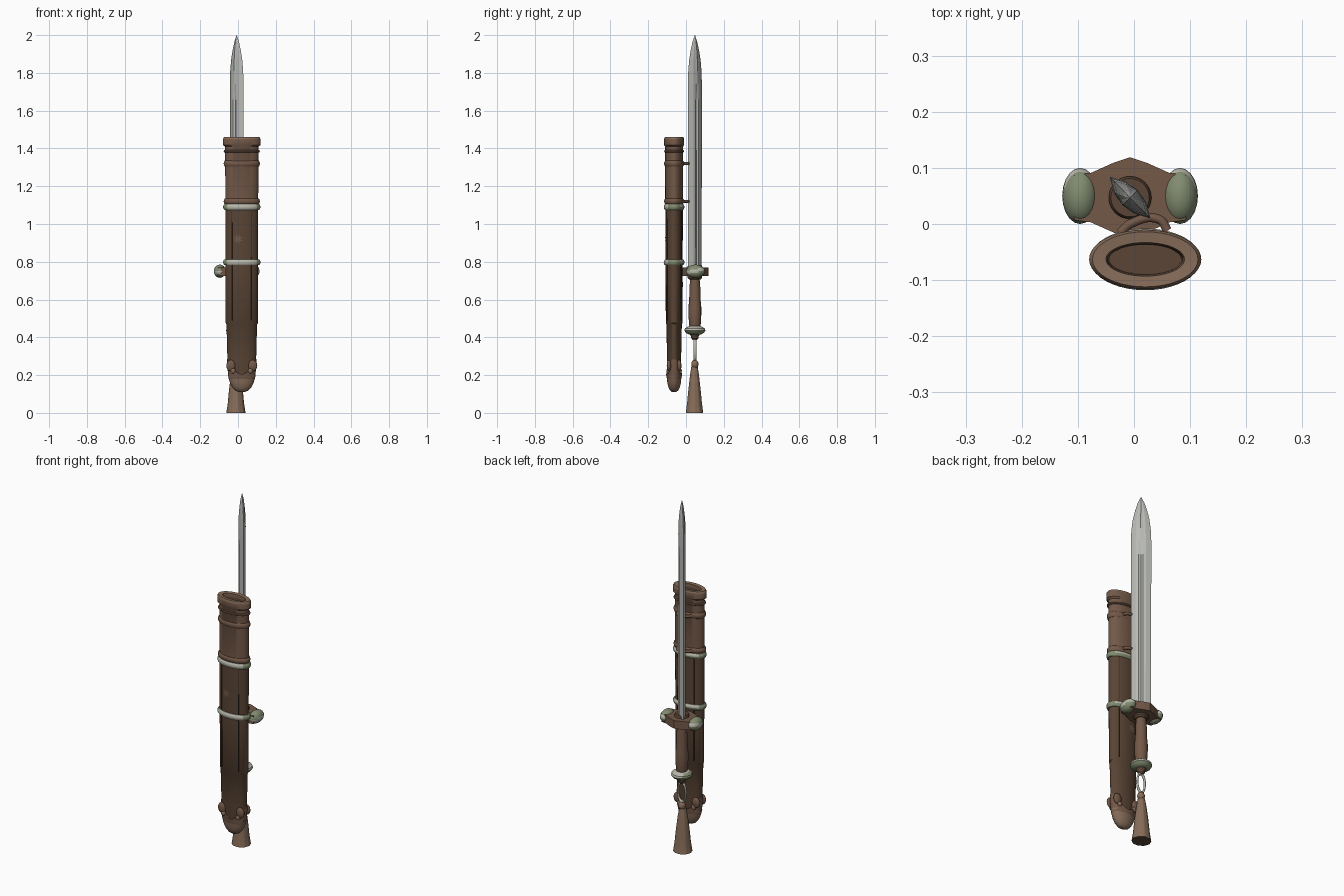
import bpy, bmesh, math
from mathutils import Vector

if "Cube" in bpy.data.objects:
    bpy.data.objects.remove(bpy.data.objects["Cube"])


def material(name, r, g, b):
    m = bpy.data.materials.new(name)
    m.use_nodes = True
    m.diffuse_color = (r, g, b, 1)
    m.node_tree.nodes["Principled BSDF"].inputs["Base Color"].default_value = (r, g, b, 1)
    return m


DARK = material("dark leather", 0.10, 0.058, 0.035)
LEATHER = material("brown leather", 0.17, 0.098, 0.064)
WOOD = material("light brown", 0.24, 0.15, 0.1)
SEAM = material("dark seam", 0.04, 0.024, 0.016)
JADE = material("pale jade", 0.48, 0.48, 0.41)
GREEN = material("mossy jade", 0.22, 0.26, 0.16)
STEEL = material("steel", 0.48, 0.49, 0.46)

SHEATH = Vector((0.02, -0.063))   # scabbard axis
SWORD = Vector((-0.007, 0.047))   # sword axis


def finish(bm, name, mats, rule=None, smooth=True):
    bmesh.ops.recalc_face_normals(bm, faces=bm.faces)
    if rule:
        for f in bm.faces:
            f.material_index = rule(f.calc_center_median(), f.normal)
    me = bpy.data.meshes.new(name)
    bm.to_mesh(me)
    bm.free()
    for m in mats:
        me.materials.append(m)
    if smooth:
        me.shade_smooth()
        me.set_sharp_from_angle(angle=math.radians(35))
    ob = bpy.data.objects.new(name, me)
    bpy.context.collection.objects.link(ob)
    return ob


def loft(name, rings, mats, rule=None, closed=False, smooth=True):
    """Skin a stack of rings; closed joins the last ring to the first."""
    bm = bmesh.new()
    vs = [[bm.verts.new(p) for p in ring] for ring in rings]
    n = len(vs[0])
    pairs = list(zip(vs, vs[1:] + vs[:1]))
    for a, b in (pairs if closed else pairs[:-1]):
        for i in range(n):
            j = (i + 1) % n
            bm.faces.new((a[i], a[j], b[j], b[i]))
    if not closed:
        bm.faces.new(vs[0])
        bm.faces.new(vs[-1])
    return finish(bm, name, mats, rule, smooth)


def ellipse(c, z, rx, ry, n=40, fold=0, lift=0):
    ring = []
    for i in range(n):
        a = math.tau * i / n
        k = 1 + fold * math.cos(a * n / 4)
        ring.append((c.x + rx * k * math.cos(a), c.y + ry * k * math.sin(a),
                     z + lift * math.cos(a) ** 2))
    return ring


def turned(name, c, profile, mats, rule=None, **kw):
    return loft(name, [ellipse(c, *p, **kw) for p in profile], mats, rule)


def band(name, z, half, rx, ry, mats, rule=None):
    """Rounded hoop around the scabbard."""
    steps = 10
    prof = [(z + half * math.sin(math.tau * k / steps),
             rx - 0.01 + 0.01 * math.cos(math.tau * k / steps),
             ry - 0.01 + 0.01 * math.cos(math.tau * k / steps)) for k in range(steps)]
    return loft(name, [ellipse(SHEATH, *p) for p in prof], mats, rule, closed=True)


def blob(name, loc, size, mats, rule=None):
    bm = bmesh.new()
    bmesh.ops.create_uvsphere(bm, u_segments=20, v_segments=12, radius=1)
    bmesh.ops.scale(bm, vec=size, verts=bm.verts)
    bmesh.ops.translate(bm, vec=loc, verts=bm.verts)
    return finish(bm, name, mats, rule)


def prism(name, points, z0, z1, mats):
    return loft(name, [[(x, y, z) for x, y in points] for z in (z0, z1)], mats, smooth=False)


# Scabbard with a hollow mouth
turned("scabbard", SHEATH, [
    (0.17, 0.06, 0.028), (0.28, 0.076, 0.037), (0.47, 0.081, 0.041), (0.475, 0.085, 0.044),
    (0.79, 0.086, 0.045), (1.1, 0.087, 0.047), (1.41, 0.088, 0.048), (1.418, 0.1, 0.053),
    (1.45, 0.1, 0.053), (1.46, 0.094, 0.049), (1.458, 0.07, 0.03), (1.44, 0.067, 0.027),
    (0.7, 0.064, 0.026)], [DARK, LEATHER, WOOD],
    lambda c, n: 2 if c.z > 1.455 else 1 if c.z > 1.1 else 0)

# Leather hoops and jade rings
for z, half in ((1.385, 0.008), (1.32, 0.017), (1.12, 0.016)):
    band("leather_hoop", z, half, 0.096, 0.053, [LEATHER])
for z in (1.09, 0.797):
    band("jade_ring", z, 0.016, 0.099, 0.055, [JADE, GREEN],
         lambda c, n: 1 if abs(c.x - SHEATH.x) > 0.075 or (n.y > 0 and n.z < 0) else 0)

# Raised seams along both broad faces
for sx in (-1, 1):
    for sy in (-1, 1):
        c = SHEATH + Vector((0.052 * sx, 0.0362 * sy))
        turned("scabbard_seam", c, [(0.49, 0.002, 0.002), (1.07, 0.002, 0.003)], [SEAM], n=8)

# Small inlaid star on each broad face
for side in (-1, 1):
    bm = bmesh.new()
    pts = []
    for i in range(16):
        a, r = math.tau * i / 16, (0.012, 0.028)[i % 2]
        x, z = r * math.cos(a), r * math.sin(a)
        y = 0.046 * math.sqrt(1 - ((x - 0.02) / 0.086) ** 2) + 0.001
        pts.append(bm.verts.new((x, SHEATH.y + side * y, (0.92 if side < 0 else 0.68) + z)))
    bm.faces.new(pts)
    finish(bm, "star_inlay", [LEATHER], smooth=False)

# Chape: scalloped cap with rounded toe
turned("chape", SHEATH, [
    (0.11, 0.014, 0.01), (0.118, 0.034, 0.021), (0.135, 0.05, 0.03), (0.16, 0.063, 0.036),
    (0.2, 0.074, 0.039)], [WOOD], lift=0.0)
loft("chape_collar", [ellipse(SHEATH, 0.18, 0.07, 0.038), ellipse(SHEATH, 0.2, 0.079, 0.042, lift=0.07),
                      ellipse(SHEATH, 0.205, 0.079, 0.042, lift=0.08),
                      ellipse(SHEATH, 0.205, 0.07, 0.034, lift=0.08)], [LEATHER], closed=True)
for sx in (-1, 1):
    for sy in (-1, 1):
        blob("chape_scroll", (SHEATH.x + 0.058 * sx, SHEATH.y + 0.027 * sy, 0.25),
             (0.024, 0.012, 0.03), [LEATHER])
        blob("chape_scroll_bead", (SHEATH.x + 0.046 * sx, SHEATH.y + 0.031 * sy, 0.222),
             (0.013, 0.01, 0.014), [WOOD])

# Hanger loops behind the two main hoops
for z in (1.32, 1.12):
    cu = bpy.data.curves.new("hanger_loop", "CURVE")
    cu.dimensions = "3D"
    cu.bevel_depth = 0.008
    cu.use_fill_caps = True
    sp = cu.splines.new("BEZIER")
    path = ((-0.025, -0.016), (-0.005, 0.001), (0.045, 0.008), (0.06, -0.012))
    sp.bezier_points.add(len(path) - 1)
    for bp, (x, y) in zip(sp.bezier_points, path):
        bp.co = (x, y, z)
        bp.handle_left_type = bp.handle_right_type = "AUTO"
    cu.materials.append(LEATHER)
    bpy.context.collection.objects.link(bpy.data.objects.new("hanger_loop", cu))

# Blade: fullered section turned diagonally, ridge towards the point
wide, thick = Vector((-0.7, 0.714)), Vector((0.714, 0.7))


def blade_ring(z, w, t, fuller):
    half = [(1, 0), (0.5, 0.85), (0.22, 1), (0, fuller), (-0.22, 1), (-0.5, 0.85)]
    ring = []
    for u, v in half + [(-u, -v) for u, v in half]:
        p = SWORD + wide * (u * w) + thick * (v * t)
        ring.append((p.x, p.y, z))
    return ring


loft("blade", [blade_ring(*r) for r in (
    (0.76, 0.05, 0.018, 0.6), (1.66, 0.052, 0.017, 0.6), (1.74, 0.052, 0.017, 1.1),
    (1.81, 0.049, 0.016, 1.2), (1.87, 0.042, 0.014, 1.3), (1.92, 0.031, 0.011, 1.3),
    (1.965, 0.017, 0.007, 1.3), (2.0, 0.001, 0.001, 1))], [STEEL], smooth=False)

# Guard: pointed plate with jade end caps
quarter = [(0.0, 0.072), (0.03, 0.062), (0.07, 0.044), (0.1, 0.04)]
outline = quarter + [(x, -y) for x, y in quarter[::-1]]
outline += [(-x, y) for x, y in outline[::-1] if x > 0]
prism("guard_plate", [(x + SWORD.x, y + SWORD.y) for x, y in outline], 0.724, 0.77, [LEATHER])
turned("guard_collar", SWORD, [(0.705, 0.03, 0.03), (0.715, 0.038, 0.038),
                               (0.776, 0.038, 0.038), (0.784, 0.034, 0.034)], [DARK])
for sx in (-1, 1):
    blob("guard_cap", (SWORD.x + 0.089 * sx, SWORD.y + 0.003, 0.75), (0.032, 0.05, 0.035),
         [GREEN, JADE], lambda c, n: 1 if abs(c.z - 0.752 - 0.2 * (c.y - 0.05)) < 0.009 else 0)

# Grip, pommel and tassel
turned("grip", SWORD, [(0.45, 0.027, 0.027), (0.47, 0.031, 0.031), (0.52, 0.034, 0.034),
                       (0.56, 0.034, 0.034), (0.6, 0.03, 0.03), (0.66, 0.029, 0.029),
                       (0.71, 0.025, 0.025)], [LEATHER], n=16)
turned("pommel", SWORD, [(0.415, 0.032, 0.032), (0.424, 0.048, 0.048), (0.436, 0.056, 0.056),
                         (0.447, 0.053, 0.053), (0.456, 0.038, 0.038), (0.46, 0.026, 0.026)],
       [JADE, GREEN], lambda c, n: 1 if n.z < -0.1 or c.x < -0.04 else 0)
turned("pommel_button", SWORD, [(0.385, 0.01, 0.01), (0.395, 0.019, 0.019), (0.405, 0.02, 0.02),
                                (0.42, 0.03, 0.03)], [DARK])

bpy.ops.mesh.primitive_torus_add(major_radius=0.055, minor_radius=0.008, major_segments=32,
                                 minor_segments=10, location=(SWORD.x, SWORD.y, 0.335),
                                 rotation=(math.pi / 2, 0, 0))
link = bpy.context.object
link.name = "tassel_link"
link.scale.x = 0.45
link.data.materials.append(JADE)
link.data.shade_smooth()

turned("tassel", SWORD - Vector((0.004, 0.002)), [
    (0, 0.05, 0.047), (0.012, 0.048, 0.045), (0.05, 0.042, 0.04), (0.12, 0.036, 0.033),
    (0.2, 0.026, 0.024), (0.245, 0.018, 0.017)], [WOOD, DARK],
    lambda c, n: 1 if n.z < -0.9 else 0, fold=0.025)
blob("tassel_knot", (SWORD.x, SWORD.y, 0.258), (0.02, 0.019, 0.024), [WOOD])
